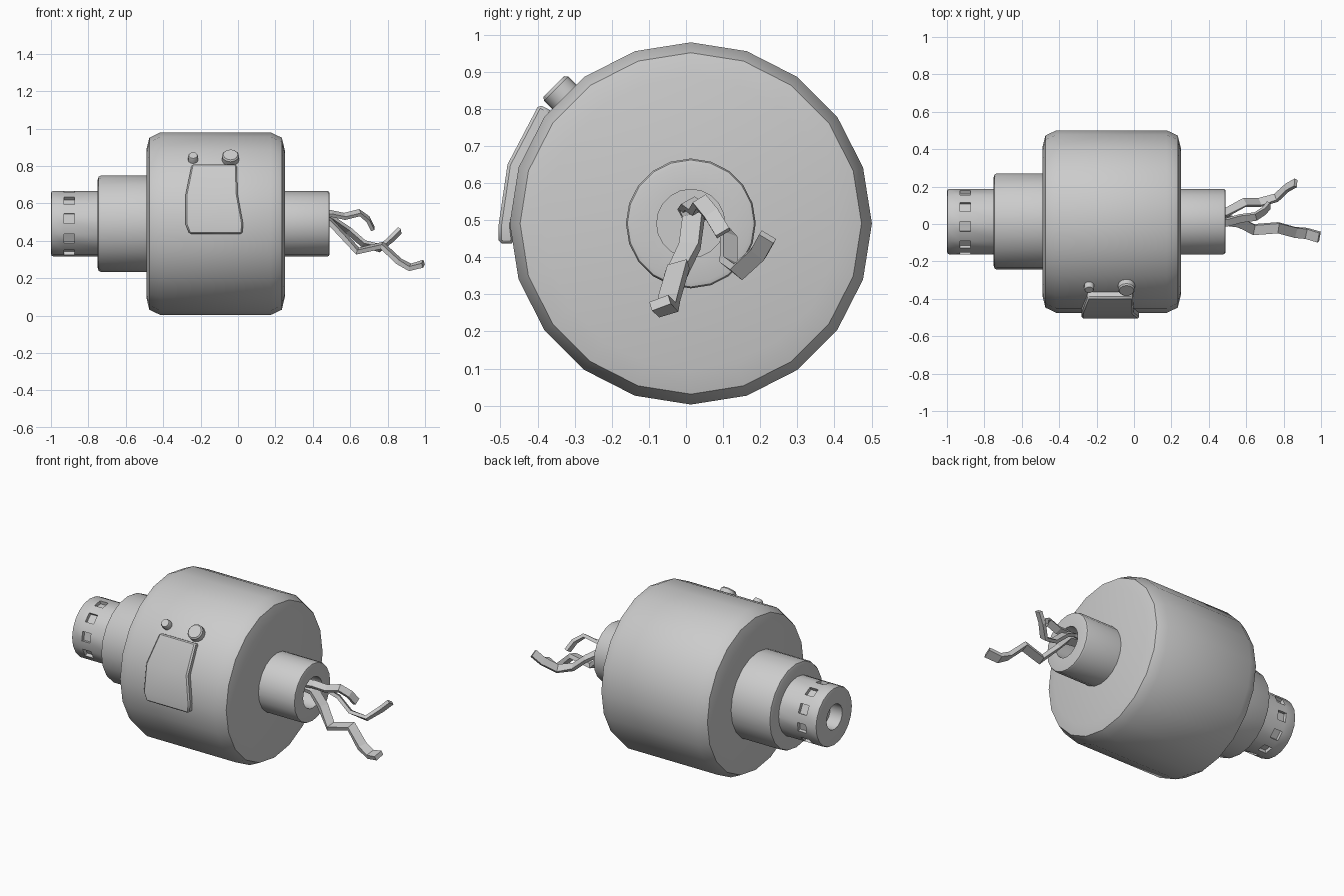
import bpy, bmesh, math
from mathutils import Vector

if "Cube" in bpy.data.objects:
    bpy.data.objects.remove(bpy.data.objects["Cube"])

CY, CZ, N = 0.013, 0.491, 20      # shared axis (along x) and side count
STEP = 2 * math.pi / N


def finish(name, bm, smooth=None):
    bmesh.ops.recalc_face_normals(bm, faces=bm.faces[:])
    me = bpy.data.meshes.new(name)
    bm.to_mesh(me)
    bm.free()
    ob = bpy.data.objects.new(name, me)
    bpy.context.collection.objects.link(ob)
    if smooth:
        bpy.ops.object.select_all(action='DESELECT')
        ob.select_set(True)
        bpy.context.view_layer.objects.active = ob
        bpy.ops.object.shade_smooth_by_angle(angle=math.radians(smooth))
    return ob


def lathe(name, profile, pocket_ring=None, depth=0.02):
    """Turn (x, radius) points round the axis; optionally sink every other face of one ring."""
    bm = bmesh.new()
    rings = [[bm.verts.new((x, CY + r * math.sin(k * STEP), CZ + r * math.cos(k * STEP)))
              for k in range(N)] for x, r in profile]
    pockets = []
    for i, (a, b) in enumerate(zip(rings, rings[1:])):
        for k in range(N):
            f = bm.faces.new((a[k], a[(k + 1) % N], b[(k + 1) % N], b[k]))
            if i == pocket_ring and k % 2:
                pockets.append(f)
    bm.faces.new(rings[0])
    bm.faces.new(rings[-1])
    if pockets:
        for f in bmesh.ops.extrude_discrete_faces(bm, faces=pockets)['faces']:
            c = f.calc_center_median()
            inward = Vector((0, CY - c.y, CZ - c.z)).normalized() * depth
            for v in f.verts:
                v.co += inward
    return finish(name, bm, 40)


# Main drum with rounded rims
lathe("drum", [(-0.49, 0.395), (-0.474, 0.46), (-0.415, 0.488),
               (0.175, 0.488), (0.234, 0.46), (0.25, 0.395)])

# Stepped neck on the left
lathe("neck", [(-0.45, 0.257), (-0.735, 0.257), (-0.745, 0.252), (-0.75, 0.237), (-0.75, 0.1)])

# End cap with square pockets and a bored end
lathe("end_cap", [(-0.70, 0.175), (-0.875, 0.175), (-0.93, 0.175), (-0.988, 0.175),
                  (-0.997, 0.171), (-1.0, 0.16), (-1.0, 0.075), (-0.92, 0.075)],
      pocket_ring=1)

# Cable collar on the right
lathe("cable_collar", [(0.2, 0.175), (0.478, 0.175), (0.487, 0.171), (0.49, 0.16),
                       (0.49, 0.092), (0.34, 0.092)])

# Patch plate bent round the drum: rows of outer (y, z), inner (y, z), x positions
rows = [((-0.505, 0.437), (-0.462, 0.437), (-0.26, -0.11, 0.022)),
        ((-0.505, 0.487), (-0.468, 0.487), (-0.28, -0.12, 0.028)),
        ((-0.481, 0.65), (-0.440, 0.64), (-0.28, -0.13, -0.002)),
        ((-0.396, 0.812), (-0.355, 0.79), (-0.247, -0.13, -0.007))]
bm = bmesh.new()
grid = [[[bm.verts.new((x, y, z)) for x in xs] for y, z in (outer, inner)]
        for outer, inner, xs in rows]
for lo, hi in zip(grid, grid[1:]):
    for s in (0, 1):
        for c in (0, 1):
            bm.faces.new((lo[s][c], lo[s][c + 1], hi[s][c + 1], hi[s][c]))
    for c in (0, 2):
        bm.faces.new((lo[0][c], hi[0][c], hi[1][c], lo[1][c]))
for row in (grid[0], grid[-1]):
    for c in (0, 1):
        bm.faces.new((row[0][c], row[0][c + 1], row[1][c + 1], row[1][c]))
plate = finish("patch_plate", bm, 30)
bev = plate.modifiers.new("edge_bevel", 'BEVEL')
bev.width, bev.segments, bev.angle_limit = 0.008, 1, math.radians(40)


# Studs above the plate, standing on the 45 degree face
def stud(name, x, r, top):
    out = Vector((0, -1, 1)).normalized()
    side = Vector((0, 1, 1)).normalized()
    bm = bmesh.new()
    rings = []
    for h, rr in ((0.46, r), (top - 0.008, r), (top, r * 0.85)):
        base = Vector((x, CY, CZ)) + out * h
        rings.append([bm.verts.new(base + Vector((1, 0, 0)) * rr * math.cos(a) + side * rr * math.sin(a))
                      for a in (2 * math.pi * k / 12 for k in range(12))])
    for a, b in zip(rings, rings[1:]):
        for k in range(12):
            bm.faces.new((a[k], a[(k + 1) % 12], b[(k + 1) % 12], b[k]))
    bm.faces.new(rings[0])
    bm.faces.new(rings[-1])
    finish(name, bm, 35)


stud("large_stud", -0.04, 0.046, 0.522)
stud("small_stud", -0.24, 0.027, 0.517)


# Flat frayed wires: square-cut ribbons swept along bent paths
def wire(name, pts, width, thick, roll):
    pts = [Vector(p) for p in pts]
    bm = bmesh.new()
    rings = []
    for i, p in enumerate(pts):
        t = (pts[min(i + 1, len(pts) - 1)] - pts[max(i - 1, 0)]).normalized()
        ref = Vector((0, math.cos(roll), math.sin(roll)))
        side = (ref - t * ref.dot(t)).normalized() * width / 2
        up = t.cross(side).normalized() * thick / 2
        rings.append([bm.verts.new(p + side * a + up * b)
                      for a, b in ((1, 1), (-1, 1), (-1, -1), (1, -1))])
    for a, b in zip(rings, rings[1:]):
        for k in range(4):
            bm.faces.new((a[k], a[(k + 1) % 4], b[(k + 1) % 4], b[k]))
    bm.faces.new(rings[0])
    bm.faces.new(rings[-1])
    finish(name, bm)


wire("wire_short", [(0.33, 0.0, 0.53), (0.50, 0.01, 0.545), (0.57, 0.03, 0.53), (0.65, 0.04, 0.55),
                    (0.695, 0.07, 0.515), (0.72, 0.10, 0.465)], 0.042, 0.02, 0.5)
wire("wire_curled", [(0.33, 0.04, 0.52), (0.49, 0.06, 0.52), (0.59, 0.115, 0.455), (0.67, 0.115, 0.385),
                     (0.76, 0.14, 0.36), (0.82, 0.195, 0.41), (0.865, 0.22, 0.455)], 0.045, 0.02, -0.6)
wire("wire_long", [(0.33, 0.01, 0.53), (0.49, 0.02, 0.505), (0.56, 0.01, 0.43), (0.64, -0.03, 0.345),
                   (0.77, -0.02, 0.375), (0.86, -0.045, 0.29), (0.92, -0.05, 0.258),
                   (0.99, -0.07, 0.277)], 0.055, 0.026, 0.3)
